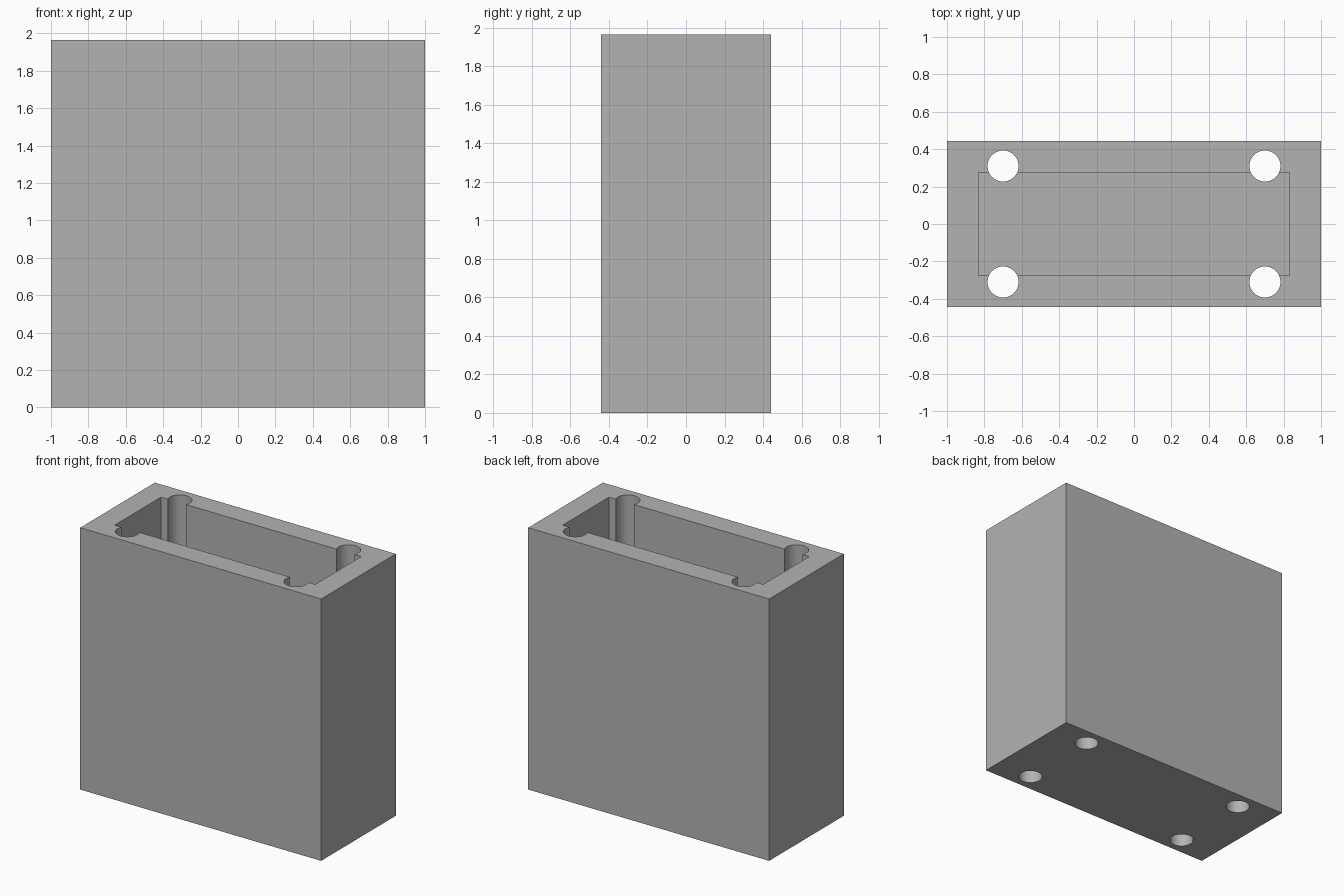
import bpy
import math

cube = bpy.data.objects.get("Cube")
if cube:
    bpy.data.objects.remove(cube, do_unlink=True)

WIDTH, DEPTH, HEIGHT = 2.0, 0.885, 1.965
WALL = 0.168
HOLE_X, HOLE_Y, HOLE_RADIUS = 0.70, 0.31, 0.083

grey = bpy.data.materials.new("plain grey")
grey.use_nodes = True
colour = (0.45, 0.45, 0.45, 1)
grey.diffuse_color = colour
grey.node_tree.nodes["Principled BSDF"].inputs["Base Color"].default_value = colour


def box(name, size, bottom):
    bpy.ops.mesh.primitive_cube_add(size=1, location=(0, 0, bottom + size[2] / 2))
    obj = bpy.context.object
    obj.name = name
    obj.scale = size
    bpy.ops.object.transform_apply(location=True, rotation=False, scale=True)
    obj.data.materials.append(grey)
    return obj


def cut(target, cutter):
    mod = target.modifiers.new("cut", "BOOLEAN")
    mod.operation = "DIFFERENCE"
    mod.solver = "EXACT"
    mod.object = cutter
    bpy.context.view_layer.objects.active = target
    bpy.ops.object.modifier_apply(modifier=mod.name)
    bpy.data.objects.remove(cutter, do_unlink=True)


# Solid outer block
housing = box("housing", (WIDTH, DEPTH, HEIGHT), 0)

# Open-topped pocket with a floor as thick as the walls
cut(housing, box("pocket_cutter", (WIDTH - 2 * WALL, DEPTH - 2 * WALL, HEIGHT), WALL))

# Four bolt holes running through the full height
for sx in (-1, 1):
    for sy in (-1, 1):
        bpy.ops.mesh.primitive_cylinder_add(
            vertices=64, radius=HOLE_RADIUS, depth=HEIGHT + 0.4,
            location=(sx * HOLE_X, sy * HOLE_Y, HEIGHT / 2))
        hole = bpy.context.object
        hole.name = "hole_cutter"
        hole.data.materials.append(grey)
        cut(housing, hole)

# Smooth hole walls, crisp block edges
bpy.ops.object.select_all(action="DESELECT")
housing.select_set(True)
bpy.context.view_layer.objects.active = housing
bpy.ops.object.shade_smooth_by_angle(angle=math.radians(30))
